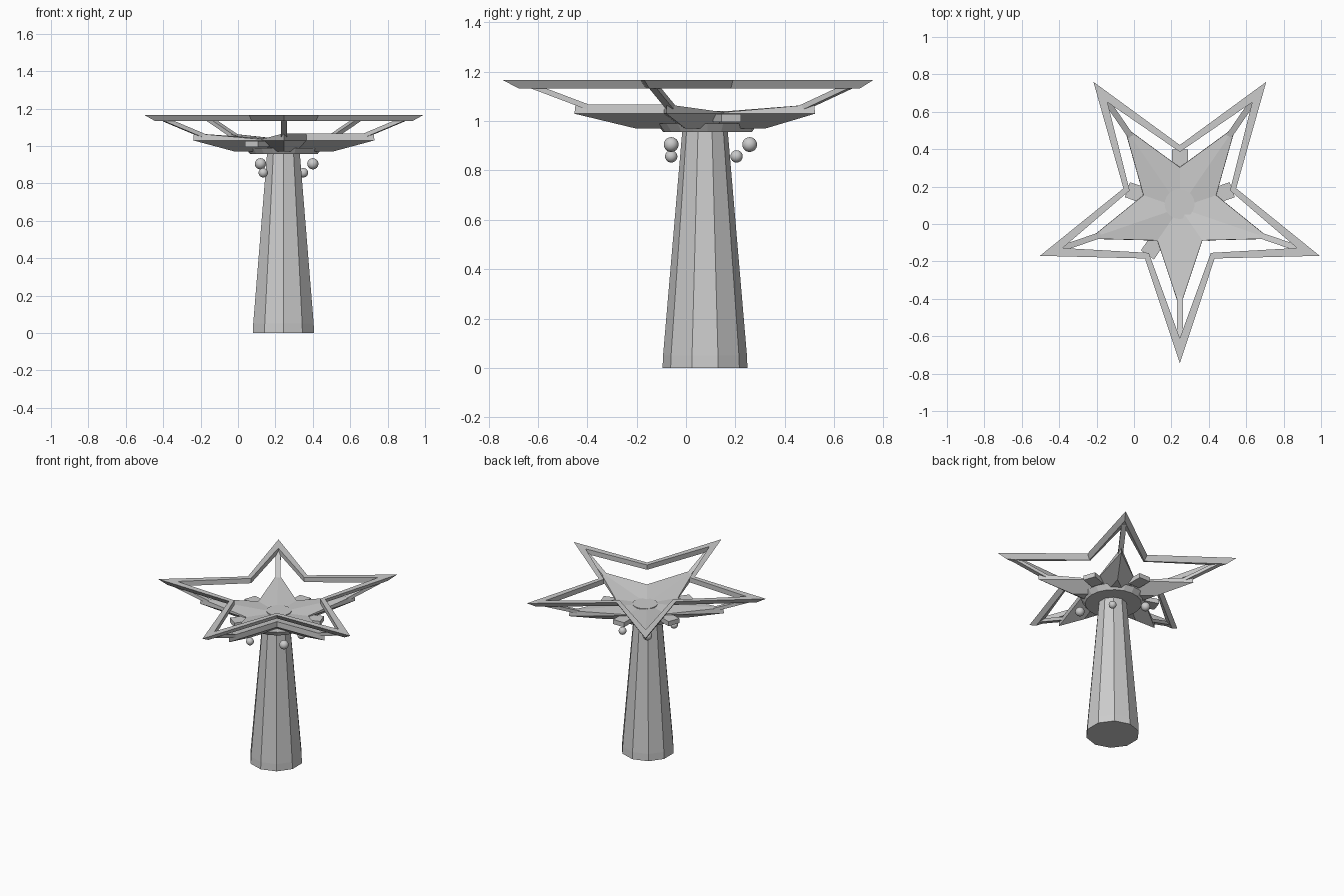
import bpy, bmesh
from math import sin, cos, radians
from mathutils import Vector, Matrix

if "Cube" in bpy.data.objects:
    bpy.data.objects.remove(bpy.data.objects["Cube"])

CX, CY = 0.245, 0.087      # star centre
SQUASH = 0.945             # stars are slightly narrower in x


def finish(name, bm, smooth=False):
    bmesh.ops.recalc_face_normals(bm, faces=bm.faces[:])
    me = bpy.data.meshes.new(name)
    bm.to_mesh(me)
    bm.free()
    for p in me.polygons:
        p.use_smooth = smooth
    ob = bpy.data.objects.new(name, me)
    bpy.context.collection.objects.link(ob)
    return ob


def polar(r, k, z):
    """Point on star spoke k (even = tip, odd = notch)."""
    a = radians(-90 + 36 * k)
    return Vector((CX + SQUASH * r * cos(a), CY + r * sin(a), z))


def star(bm, r, z, ratio=0.403):
    return [bm.verts.new(polar(r * (ratio if k % 2 else 1), k, z)) for k in range(10)]


def bridge(bm, a, b):
    n = len(a)
    for i in range(n):
        j = (i + 1) % n
        bm.faces.new((a[i], a[j], b[j], b[i]))


def lathe(name, cx, cy, profile, sides=10, turn=18):
    """Faceted turned part from (radius, z) pairs."""
    bm = bmesh.new()
    rings = []
    for r, z in profile:
        ang = [radians(turn + 360 * i / sides) for i in range(sides)]
        rings.append([bm.verts.new((cx + r * cos(a), cy + r * sin(a), z)) for a in ang])
    for a, b in zip(rings, rings[1:]):
        bridge(bm, a, b)
    bm.faces.new(rings[0])
    bm.faces.new(rings[-1])
    return finish(name, bm)


def bar(name, start, end, width, height):
    """Square bar between two points."""
    d = end - start
    x = d.normalized()
    y = Vector((0, 0, 1)).cross(x).normalized()
    rot = Matrix((x, y, x.cross(y))).transposed().to_4x4()
    bm = bmesh.new()
    bmesh.ops.create_cube(bm, size=1)
    bmesh.ops.scale(bm, vec=(d.length, width, height), verts=bm.verts)
    bm.transform(Matrix.Translation((start + end) / 2) @ rot)
    return finish(name, bm)


# Ten-sided tapering column, collar beneath the tray, round cap on top
lathe("column", 0.243, 0.077, [(0.172, 0), (0.170, 0.05), (0.092, 0.962)])
lathe("collar", CX, CY, [(0.18, 0.956), (0.205, 0.99)], 20)
lathe("centre_cap", 0.244, 0.107, [(0.08, 1.02), (0.08, 1.041)], 24)

# Star tray: sloped underside, upright rim, notches lowered except one
bm = bmesh.new()
under, low, top = star(bm, 0.29, 0.97), star(bm, 0.539, 1.03), star(bm, 0.535, 1.068)
for k in (3, 5, 7, 9):
    top[k].co.z = 1.036
bridge(bm, under, low)
bridge(bm, low, top)
bm.faces.new(under)
mid = bm.verts.new((CX, CY, 1.034))
for i in range(10):
    bm.faces.new((top[i], top[(i + 1) % 10], mid))
finish("star_tray", bm)

# Open star ring with a bevelled outer side
bm = bmesh.new()
loops = [star(bm, 0.832, 1.167), star(bm, 0.697, 1.167, 0.428),
         star(bm, 0.697, 1.133, 0.428), star(bm, 0.765, 1.133)]
for i in range(4):
    bridge(bm, loops[i], loops[(i + 1) % 4])
finish("star_ring", bm)

# Struts joining tray tips to ring tips
for k in range(0, 10, 2):
    bar(f"strut_{k // 2 + 1}", polar(0.44, k, 1.04), polar(0.71, k, 1.142), 0.032, 0.022)

# Blocks in the four lowered notches
for k in (3, 5, 7, 9):
    bar(f"notch_block_{k // 2}", polar(0.205, k, 1.012), polar(0.312, k, 1.012), 0.085, 0.032)

# Hanging balls around the column head
balls = [(0.12, 0.258, 0.905, 0.03), (0.40, -0.06, 0.905, 0.03),
         (0.135, -0.06, 0.857, 0.025), (0.35, 0.205, 0.857, 0.025)]
for i, (x, y, z, r) in enumerate(balls):
    bm = bmesh.new()
    bmesh.ops.create_uvsphere(bm, u_segments=20, v_segments=12, radius=r)
    bm.transform(Matrix.Translation((x, y, z)))
    finish(f"ball_{i + 1}", bm, True)
